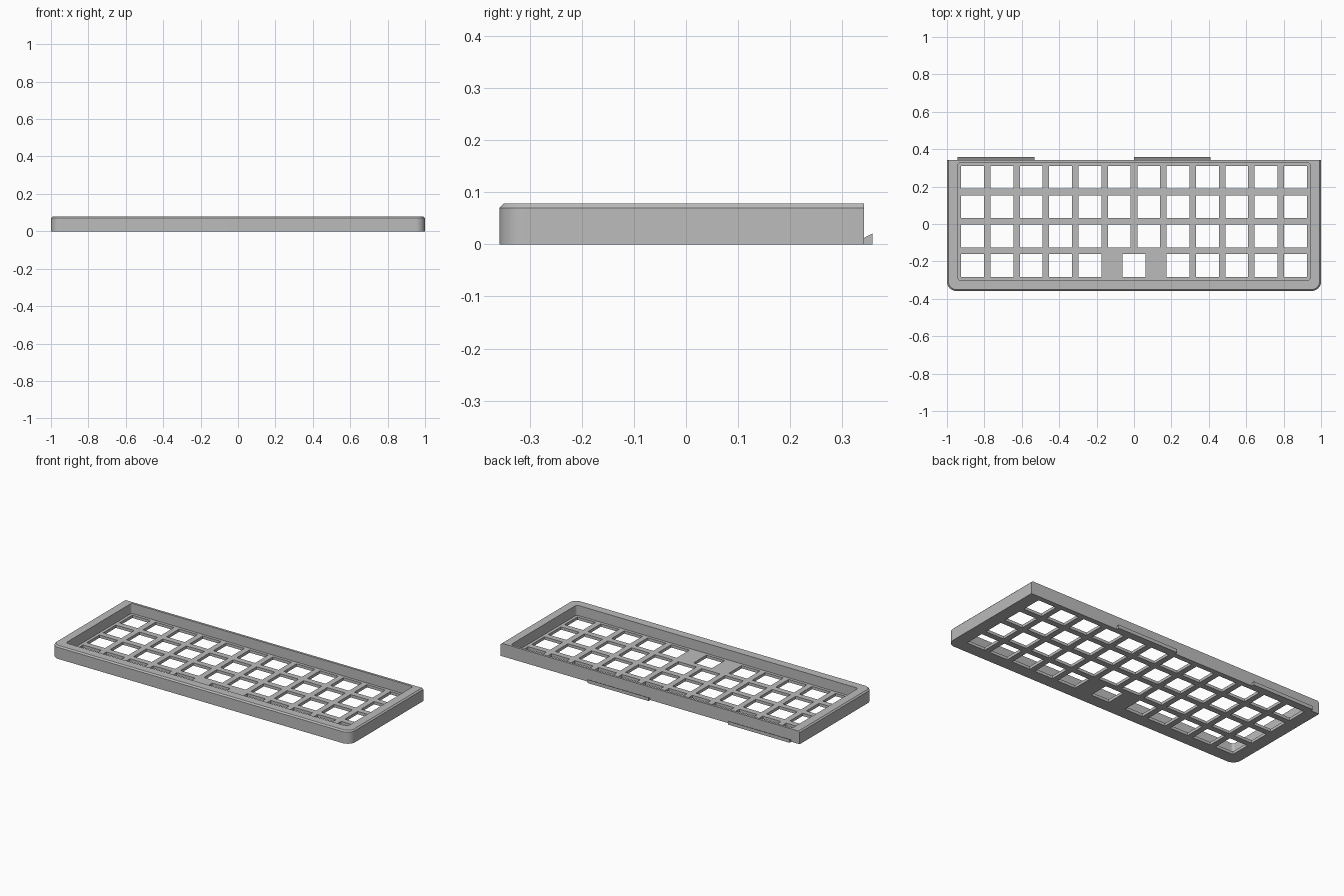
import bpy
import bmesh
from math import cos, sin, pi

old = bpy.data.objects.get("Cube")
if old:
    bpy.data.objects.remove(old, do_unlink=True)

FRONT, BACK, HEIGHT = -0.358, 0.342, 0.078
CHAMFER, PLATE = 0.008, 0.017
PITCH, HOLE, MID_Y = 0.157, 0.122, 0.014

grey = bpy.data.materials.new("plain grey")
grey.use_nodes = True
grey.diffuse_color = (0.5, 0.5, 0.5, 1)
grey.node_tree.nodes["Principled BSDF"].inputs["Base Color"].default_value = (0.5, 0.5, 0.5, 1)


def outline(half_x, y0, y1, r_front, r_back, steps=10):
    """Counter-clockwise rectangle with rounded or square corners."""
    pts = []
    corners = [(-1, y0, 1, r_front, pi), (1, y0, 1, r_front, 1.5 * pi),
               (1, y1, -1, r_back, 0), (-1, y1, -1, r_back, pi / 2)]
    for side, y, inward, r, start in corners:
        cx, cy = side * (half_x - r), y + inward * r
        count = steps if r > 0 else 0
        for i in range(count + 1):
            a = start + (pi / 2 * i / count if count else 0)
            pts.append((cx + r * cos(a), cy + r * sin(a)))
    return pts


def loft(bm, rings):
    """Closed solid through rings of equal point count."""
    loops = [[bm.verts.new(p) for p in ring] for ring in rings]
    n = len(loops[0])
    bm.faces.new(loops[0][::-1])
    bm.faces.new(loops[-1])
    for low, high in zip(loops, loops[1:]):
        for i in range(n):
            j = (i + 1) % n
            bm.faces.new((low[i], low[j], high[j], high[i]))


def level(pts, z):
    return [(x, y, z) for x, y in pts]


def make(name, bm):
    bmesh.ops.recalc_face_normals(bm, faces=bm.faces)
    mesh = bpy.data.meshes.new(name)
    bm.to_mesh(mesh)
    bm.free()
    mesh.materials.append(grey)
    obj = bpy.data.objects.new(name, mesh)
    bpy.context.collection.objects.link(obj)
    return obj


# Case body: rounded front corners, chamfer on front and sides only
bm = bmesh.new()
full = outline(1, FRONT, BACK, 0.05, 0)
narrow = outline(1 - CHAMFER, FRONT + CHAMFER, BACK, 0.05 - CHAMFER, 0)
loft(bm, [level(full, 0), level(full, HEIGHT - CHAMFER), level(narrow, HEIGHT)])
case = make("keyboard_case", bm)

# Pocket above the plate
bm = bmesh.new()
pocket = outline(6 * PITCH, MID_Y - 2 * PITCH, MID_Y + 2 * PITCH, 0.015, 0.015, 6)
loft(bm, [level(pocket, PLATE), level(pocket, 0.2)])
pocket_cutter = make("pocket_cutter", bm)

# Key openings: full rows, with one centred key in the front row
bm = bmesh.new()
for row in range(4):
    y = MID_Y + (row - 1.5) * PITCH
    columns = [c - 5.5 for c in range(12)]
    if row == 0:
        columns = [c for c in columns if abs(c) > 1] + [0]
    for c in columns:
        h = HOLE / 2
        square = [(c * PITCH + sx * h, y + sy * h)
                  for sx, sy in ((-1, -1), (1, -1), (1, 1), (-1, 1))]
        loft(bm, [level(square, -0.05), level(square, 0.05)])
key_cutter = make("key_cutter", bm)

# Cut the case and discard the cutters
for cutter in (pocket_cutter, key_cutter):
    cutter.hide_render = True
    mod = case.modifiers.new(cutter.name, 'BOOLEAN')
    mod.operation = 'DIFFERENCE'
    mod.solver = 'EXACT'
    mod.object = cutter
deps = bpy.context.evaluated_depsgraph_get()
cut_mesh = bpy.data.meshes.new_from_object(case.evaluated_get(deps))
case.modifiers.clear()
case.data = cut_mesh
for cutter in (pocket_cutter, key_cutter):
    bpy.data.objects.remove(cutter, do_unlink=True)

# Smooth the rounded corners, keep the edges crisp
bpy.ops.object.select_all(action='DESELECT')
case.select_set(True)
bpy.context.view_layer.objects.active = case
bpy.ops.object.shade_smooth_by_angle(angle=pi / 7)

# Back clips: wedge-topped hooks along the foot of the back wall
profile = [(BACK - 0.001, 0), (0.358, 0), (0.358, 0.021), (BACK - 0.001, 0.012)]
for name, x0, x1 in (("right_clip", -0.943, -0.533), ("left_clip", 0, 0.408)):
    bm = bmesh.new()
    loft(bm, [[(x, y, z) for y, z in profile] for x in (x0, x1)])
    make(name, bm)
